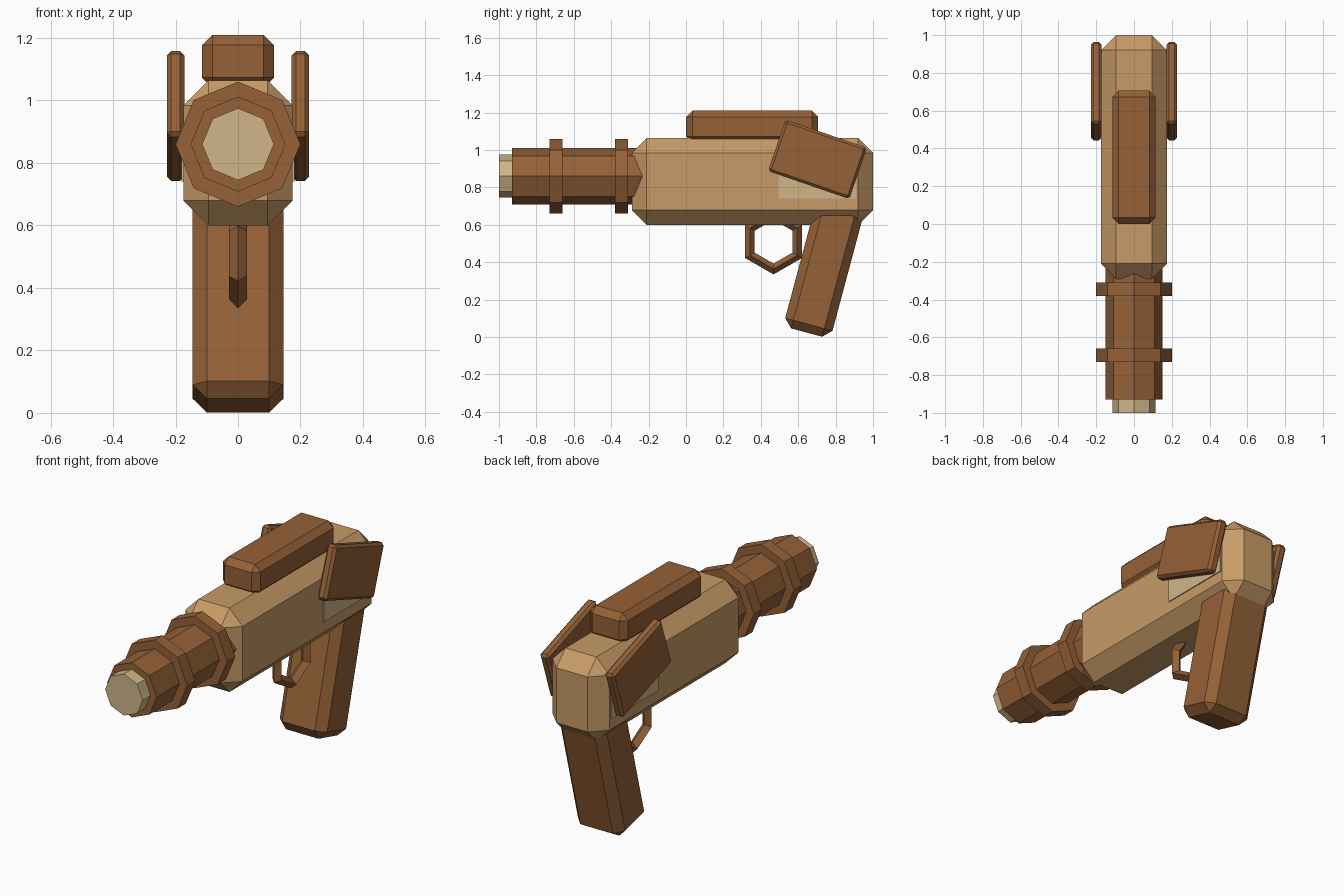
import bpy
from math import radians

cube = bpy.data.objects.get("Cube")
if cube:
    bpy.data.objects.remove(cube, do_unlink=True)


def material(name, rgb):
    mat = bpy.data.materials.new(name)
    mat.use_nodes = True
    mat.diffuse_color = (*rgb, 1)
    mat.node_tree.nodes["Principled BSDF"].inputs["Base Color"].default_value = (*rgb, 1)
    return mat


tan = material("tan", (0.58, 0.33, 0.135))
brown = material("brown", (0.30, 0.12, 0.038))
cream = material("cream", (0.63, 0.47, 0.25))


def finish(name, mat):
    obj = bpy.context.object
    obj.name = name
    obj.data.materials.append(mat)
    return obj


def box(name, mat, centre, size, chamfer=0, tilt=0):
    """Box tilted about x, with optional single-cut chamfers."""
    bpy.ops.mesh.primitive_cube_add(size=1, location=centre, rotation=(radians(tilt), 0, 0))
    obj = finish(name, mat)
    for v in obj.data.vertices:
        v.co = [c * s for c, s in zip(v.co, size)]
    if chamfer:
        bevel = obj.modifiers.new("chamfer", "BEVEL")
        bevel.width = chamfer
        bevel.segments = 1
    return obj


def tube(name, mat, radius, y0, y1):
    """Octagonal prism along the barrel axis."""
    bpy.ops.mesh.primitive_cylinder_add(
        vertices=8, radius=radius, depth=y1 - y0,
        location=(0, (y0 + y1) / 2, 0.86), rotation=(radians(90), 0, 0))
    return finish(name, mat)


# Receiver and top rail
box("body", tan, (0, 0.355, 0.832), (0.35, 1.29, 0.465), 0.08)
box("top_rail", brown, (0, 0.353, 1.125), (0.23, 0.705, 0.17), 0.033)

# Barrel, collars and muzzle
tube("barrel", brown, 0.152, -0.93, -0.1)
tube("front_collar", brown, 0.2, -0.73, -0.66)
tube("rear_collar", brown, 0.2, -0.38, -0.31)
tube("muzzle", cream, 0.115, -1.0, -0.9)

# Raked grip
box("grip", brown, (0, 0.737, 0.367), (0.29, 0.262, 0.71), 0.045, tilt=-15)

# Hexagonal trigger guard with a diamond section
bpy.ops.mesh.primitive_torus_add(
    major_segments=6, minor_segments=4, major_radius=0.146, minor_radius=0.029,
    location=(0, 0.468, 0.51), rotation=(0, radians(90), 0))
finish("trigger_guard", brown)

# Side panels over inset plates
for side, sign in (("left", 1), ("right", -1)):
    box(side + "_panel", brown, (sign * 0.2, 0.703, 0.95), (0.056, 0.46, 0.29), 0.014, tilt=-19)
    box(side + "_plate", cream, (sign * 0.176, 0.702, 0.83), (0.009, 0.415, 0.18))
